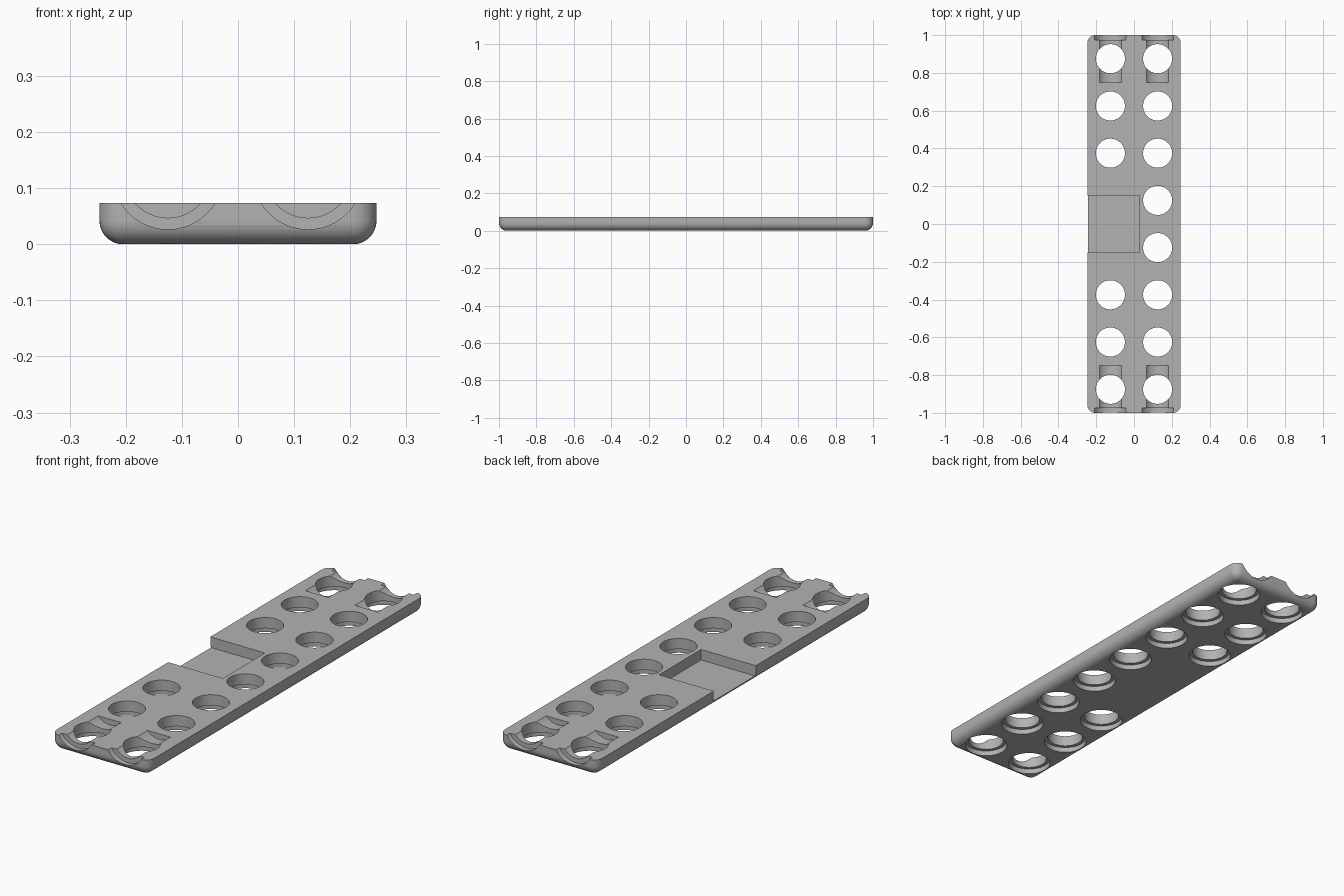
import bpy, bmesh, math
from mathutils import Matrix

if "Cube" in bpy.data.objects:
    bpy.data.objects.remove(bpy.data.objects["Cube"], do_unlink=True)

HALF_W, HEIGHT, PITCH = 0.247, 0.073, 0.25
ROUND = 0.042
AXIS_Z = 0.125          # height of the end socket axes above the base
COL_X = 0.125           # distance of each hole column from the middle

grey = bpy.data.materials.new("light grey plastic")
grey.use_nodes = True
grey.diffuse_color = (0.45, 0.45, 0.45, 1)
grey.node_tree.nodes["Principled BSDF"].inputs["Base Color"].default_value = (0.45, 0.45, 0.45, 1)


def finish(name, bm):
    mesh = bpy.data.meshes.new(name)
    bm.to_mesh(mesh)
    bm.free()
    mesh.materials.append(grey)
    obj = bpy.data.objects.new(name, mesh)
    bpy.context.collection.objects.link(obj)
    return obj


def add_box(bm, x0, x1, y0, y1, z0, z1):
    place = Matrix.Translation(((x0 + x1) / 2, (y0 + y1) / 2, (z0 + z1) / 2))
    size = Matrix.Diagonal((x1 - x0, y1 - y0, z1 - z0, 1))
    bmesh.ops.create_cube(bm, size=1, matrix=place @ size)


def add_cylinder(bm, radius, length, centre, along_y=False):
    turn = Matrix.Rotation(math.pi / 2 if along_y else 0, 4, 'X')
    bmesh.ops.create_cone(bm, cap_ends=True, segments=64, radius1=radius, radius2=radius,
                          depth=length, matrix=Matrix.Translation(centre) @ turn)


# Beam body: rounded underneath and at the corners, flat on top
bm = bmesh.new()
add_box(bm, -HALF_W, HALF_W, -1, 1, 0, HEIGHT)
edges = [e for e in bm.edges if min(v.co.z for v in e.verts) < 0.001]
bmesh.ops.bevel(bm, geom=edges, offset=ROUND, segments=8, profile=0.5, affect='EDGES')
beam = finish("half_beam", bm)

# Hole centres: the right-hand column skips the two next to the recess
centres = [(x, (i - 3.5) * PITCH) for x in (-COL_X, COL_X) for i in range(8)
           if x > 0 or i not in (3, 4)]

cutters = []

# Through holes, and the wider counterbores below
for name, radius, bottom, top in (("hole_cutter", 0.077, -0.1, 0.2),
                                  ("counterbore_cutter", 0.0925, -0.05, 0.024)):
    bm = bmesh.new()
    for x, y in centres:
        add_cylinder(bm, radius, top - bottom, (x, y, (top + bottom) / 2))
    cutters.append(finish(name, bm))

# End sockets: long groove, and a short wider rim at the end faces
for name, radius, inner in (("socket_cutter", 0.078, 0.75), ("socket_rim_cutter", 0.0985, 0.975)):
    bm = bmesh.new()
    outer = 1.05
    for x in (-COL_X, COL_X):
        for end in (-1, 1):
            add_cylinder(bm, radius, outer - inner, (x, end * (inner + outer) / 2, AXIS_Z), True)
    cutters.append(finish(name, bm))

# Side recess
bm = bmesh.new()
add_box(bm, -0.4, 0.03, -0.152, 0.152, 0.025, 0.2)
cutters.append(finish("recess_cutter", bm))

# Cut everything out of the body
bpy.ops.object.select_all(action='DESELECT')
beam.select_set(True)
bpy.context.view_layer.objects.active = beam
for cutter in cutters:
    cutter.hide_render = True
    cut = beam.modifiers.new(cutter.name, 'BOOLEAN')
    cut.operation = 'DIFFERENCE'
    cut.solver = 'EXACT'
    cut.object = cutter
    bpy.ops.object.modifier_apply(modifier=cut.name)
    bpy.data.objects.remove(cutter, do_unlink=True)

bpy.ops.object.shade_smooth_by_angle(angle=math.radians(30))
